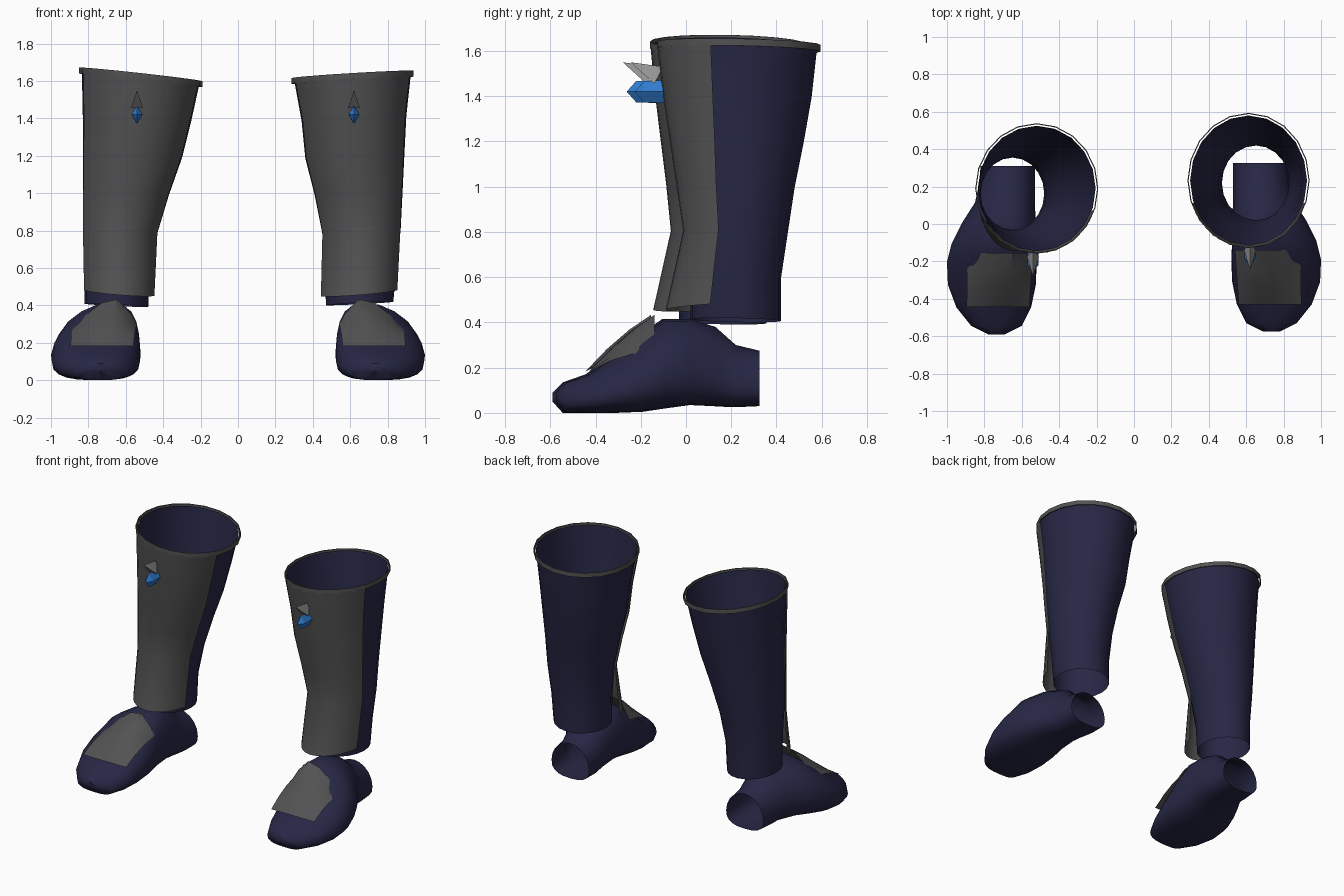
import bpy, math

if "Cube" in bpy.data.objects:
    bpy.data.objects.remove(bpy.data.objects["Cube"])

def material(name, rgb):
    m = bpy.data.materials.new(name)
    m.diffuse_color = (*rgb, 1)
    m.use_nodes = True
    m.node_tree.nodes["Principled BSDF"].inputs["Base Color"].default_value = m.diffuse_color
    return m

NAVY = material("navy cloth", (0.02, 0.02, 0.06))
GREY = material("dark grey metal", (0.085, 0.085, 0.088))
STEEL = material("light steel", (0.30, 0.30, 0.30))
BLUE = material("blue gem", (0.03, 0.20, 0.62))

def mesh(name, verts, faces, mat, smooth=None):
    me = bpy.data.meshes.new(name)
    me.from_pydata(verts, [], faces)
    me.materials.append(mat)
    ob = bpy.data.objects.new(name, me)
    bpy.context.collection.objects.link(ob)
    bpy.ops.object.select_all(action='DESELECT')
    ob.select_set(True)
    bpy.context.view_layer.objects.active = ob
    bpy.ops.object.mode_set(mode='EDIT')
    bpy.ops.mesh.select_all(action='SELECT')
    bpy.ops.mesh.normals_make_consistent(inside=False)
    bpy.ops.object.mode_set(mode='OBJECT')
    if smooth:
        bpy.ops.object.shade_smooth_by_angle(angle=math.radians(smooth))
    return ob

def loft(name, rings, mat, closed=True, cap_end=False, smooth=40):
    """Skin rows of points that all have the same length."""
    n = len(rings[0])
    verts = [p for r in rings for p in r]
    faces = []
    for i in range(len(rings) - 1):
        for j in range(n if closed else n - 1):
            k = (j + 1) % n
            faces.append((i*n + j, i*n + k, (i+1)*n + k, (i+1)*n + j))
    if cap_end:
        faces.append(tuple(range((len(rings)-1)*n, len(rings)*n)))
    return mesh(name, verts, faces, mat, smooth)

def oval(z, x0, x1, y0, y1, tx, ty, a0=0, a1=360, n=20, full=True, grow=0):
    """Level oval, tilted by tx, ty, from its x and y limits."""
    cx, cy = (x0 + x1)/2, (y0 + y1)/2
    rx, ry = (x1 - x0)/2 + grow, (y1 - y0)/2 + grow
    pts = []
    for i in range(n if full else n + 1):
        a = math.radians(a0 + (a1 - a0)*i/n)
        dx, dy = rx*math.cos(a), ry*math.sin(a)
        pts.append((cx + dx, cy + dy, z + tx*dx + ty*dy))
    return pts

def foot_ring(y, x0, x1, z0, z1, top_x, n=20):
    """Foot cross-section: flat sole, rounded top leaning to top_x."""
    cx, hw, zc = (x0 + x1)/2, (x1 - x0)/2, z0 + 0.38*(z1 - z0)
    pts = []
    for i in range(n):
        a = 2*math.pi*i/n
        c, s = math.cos(a), math.sin(a)
        if s >= 0:
            x, z = cx + hw*c + (top_x - cx)*s*s, zc + (z1 - zc)*s
        else:
            x = cx + hw*math.copysign(abs(c)**0.75, c)
            z = zc - (zc - z0)*abs(s)**0.75
        pts.append((x, y, z))
    return pts

# foot: y, inner x, outer x, bottom z, top z, x of the crest
FOOT = [(0.325, 0.53, 0.82, 0.03, 0.275, 0.675), (0.22, 0.53, 0.83, 0.025, 0.30, 0.675),
        (0.13, 0.53, 0.85, 0.03, 0.38, 0.675), (0.02, 0.525, 0.92, 0.035, 0.415, 0.68),
        (-0.09, 0.525, 0.975, 0.02, 0.415, 0.68), (-0.19, 0.52, 1.0, 0.005, 0.345, 0.69),
        (-0.31, 0.525, 0.995, 0, 0.255, 0.71), (-0.43, 0.55, 0.95, 0, 0.17, 0.73),
        (-0.53, 0.60, 0.87, 0, 0.135, 0.73), (-0.575, 0.69, 0.78, 0.05, 0.09, 0.735)]
# instep plate: x, z along the back edge, then x along the front edge
INSTEP = [(0.54, 0.29, 0.56), (0.57, 0.345, 0.60), (0.645, 0.425, 0.67),
          (0.73, 0.405, 0.74), (0.84, 0.32, 0.83), (0.89, 0.265, 0.895)]
# shafts: z, inner x, outer x, front y, back y
SHAFT = {
    "right": [(1.625, .30, .925, -.115, .58), (1.4, .34, .90, -.09, .555), (1.2, .36, .89, -.06, .52),
              (1.0, .41, .88, -.03, .48), (.8, .45, .87, 0, .45), (.6, .465, .85, .02, .42),
              (.41, .47, .83, .02, .42)],
    "left": [(1.625, .205, .835, -.145, .525), (1.4, .25, .83, -.125, .49), (1.2, .30, .83, -.10, .455),
             (1.0, .37, .83, -.075, .42), (.8, .43, .83, -.055, .385), (.6, .47, .82, -.035, .36),
             (.40, .48, .82, -.03, .355)],
}
# side: mirror sign, y shift of the foot, top tilt, ornament x, ornament y
SIDES = {"right": (1, 0.0, 0.06, 0.62, -0.115), "left": (-1, -0.015, 0.11, 0.54, -0.15)}

for side, (sx, dy, tilt, ox, oy) in SIDES.items():
    def flip(rows):
        return [[(sx*x, y, z) for x, y, z in r] for r in rows]

    # foot with an open heel
    rings = [foot_ring(y + dy, *rest) for y, *rest in FOOT]
    loft(side + "_foot", flip(rings), NAVY, cap_end=True)

    # instep plate
    rows = []
    for t in (0, 0.33, 0.67, 1):
        rows.append([(xb + (xf - xb)*t, -0.14 - 0.29*t + dy,
                      zb + (0.175 - zb)*t + 0.008 + 0.02*math.sin(math.pi*t))
                     for xb, zb, xf in INSTEP])
    loft(side + "_instep_plate", flip(rows), GREY, closed=False)

    # open shaft
    secs = SHAFT[side]
    tilts = [tilt] + [0.05]*(len(secs) - 1)
    rings = [oval(*s, t, -0.02) for s, t in zip(secs, tilts)]
    loft(side + "_shaft", flip(rings), NAVY)

    # shin plate, flaring forward at its lower end
    rows = [oval(*s, t, -0.02, 200, 340, 14, False, 0.012)
            for s, t in zip([(1.612, *secs[0][1:])] + secs[1:5], tilts)]
    z, x0, x1, y0, y1 = secs[5]
    rows.append(oval(0.47, x0 - 0.035, x1 + 0.015, y0 - 0.11, y1 + 0.09,
                     0.08, 0.05, 200, 340, 14, False))
    loft(side + "_shin_plate", flip(rows), GREY, closed=False)

    # rim band
    s = secs[0][1:]
    band = [oval(z, *s, tilt, -0.02, grow=g)
            for z, g in ((1.635, 0.008), (1.635, 0.014), (1.604, 0.014), (1.604, 0.008))]
    loft(side + "_rim", flip(band), GREY, smooth=30)

    # gem: diamond bar with a pointed front
    gx = sx*ox
    bar = [[(gx + a*k, y, 1.42 + b*k) for a, b in ((.03, 0), (0, .05), (-.03, 0), (0, -.05))]
           for y, k in ((oy + 0.02, 1), (oy - 0.07, 0.95), (oy - 0.11, 0.05))]
    loft(side + "_gem", bar, BLUE, cap_end=True, smooth=None)

    # spike above the gem
    mesh(side + "_spike",
         [(gx - .032, oy - .025, 1.455), (gx + .032, oy - .025, 1.455),
          (gx, oy + .015, 1.53), (gx, oy - .13, 1.55)],
         [(0, 1, 2), (0, 3, 1), (1, 3, 2), (2, 3, 0)], STEEL)
